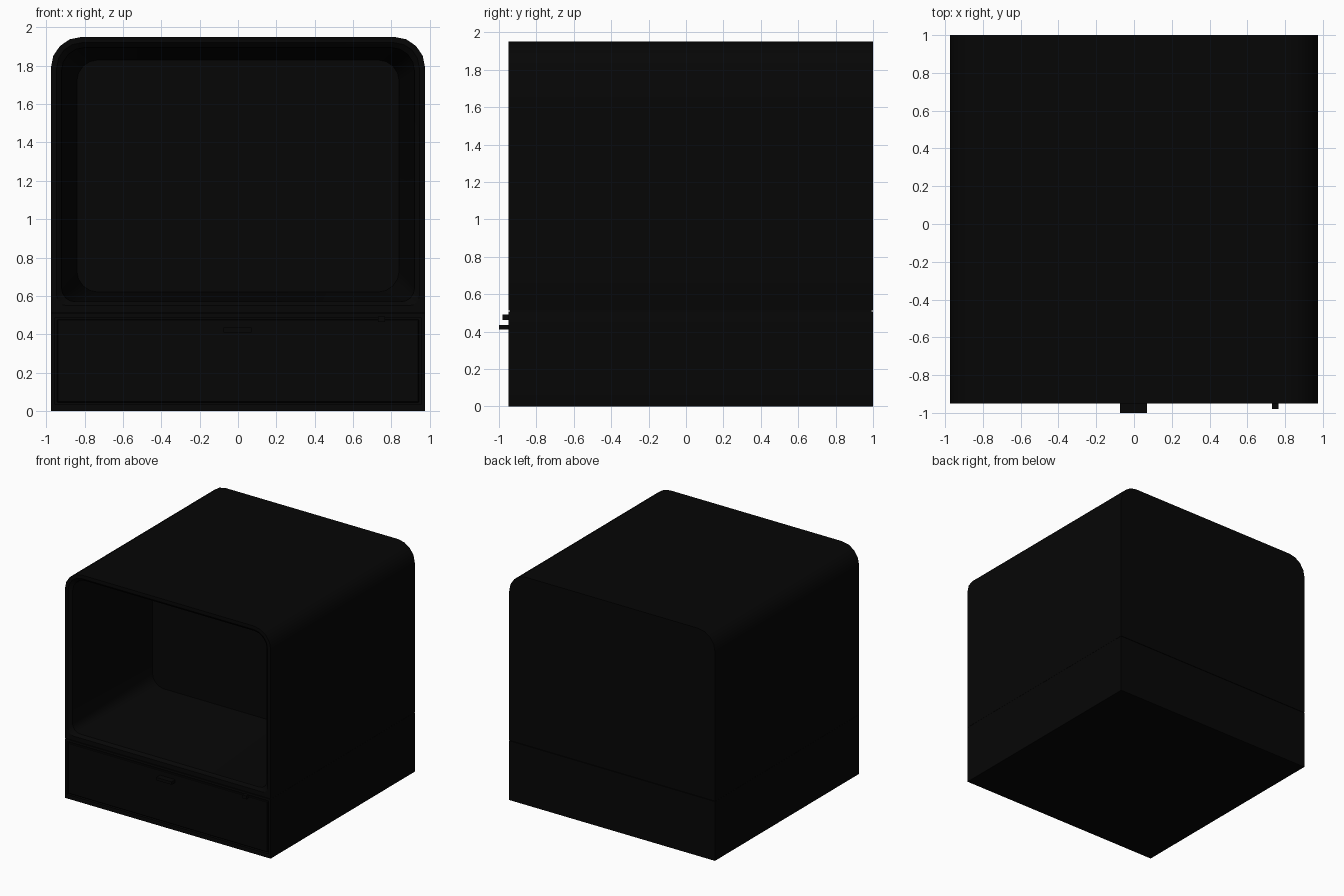
import bpy
import bmesh
import math

if "Cube" in bpy.data.objects:
    bpy.data.objects.remove(bpy.data.objects["Cube"], do_unlink=True)

# Single near-black finish
black = bpy.data.materials.new("matte black")
black.use_nodes = True
tone = (0.0018, 0.0018, 0.0018, 1)
black.diffuse_color = tone
shader = next(n for n in black.node_tree.nodes if n.type == "BSDF_PRINCIPLED")
shader.inputs["Base Color"].default_value = tone
shader.inputs["Roughness"].default_value = 0.8

HALF, FRONT, BACK, TOP = 0.975, -0.95, 1.0, 1.95
SEAM = 0.51
STEPS = 4


def rounded_loop(bm, y, half, low, high, top_r, low_r):
    """Ring of vertices around a rounded rectangle in the xz plane."""
    ring = []
    corners = [(1, high, top_r, 0), (-1, high, top_r, 1),
               (-1, low, low_r, 2), (1, low, low_r, 3)]
    for side, z, r, quarter in corners:
        cx = side * (half - r)
        cz = z - r if quarter < 2 else z + r
        for i in range(STEPS + 1):
            a = (quarter + i / STEPS) * math.pi / 2
            ring.append(bm.verts.new((cx + r * math.cos(a), y, cz + r * math.sin(a))))
    return ring


def finish(bm, name):
    bmesh.ops.recalc_face_normals(bm, faces=bm.faces)
    mesh = bpy.data.meshes.new(name)
    bm.to_mesh(mesh)
    bm.free()
    mesh.materials.append(black)
    obj = bpy.data.objects.new(name, mesh)
    bpy.context.collection.objects.link(obj)
    bpy.ops.object.select_all(action="DESELECT")
    obj.select_set(True)
    bpy.context.view_layer.objects.active = obj
    bpy.ops.object.shade_smooth_by_angle(angle=math.radians(30))


def lofted(name, rings):
    """Closed solid skinned through successive rings and capped at both ends."""
    bm = bmesh.new()
    loops = [rounded_loop(bm, *ring) for ring in rings]
    for a, b in zip(loops, loops[1:]):
        for i in range(len(a)):
            j = (i + 1) % len(a)
            bm.faces.new((a[i], a[j], b[j], b[i]))
    bm.faces.new(loops[0])
    bm.faces.new(loops[-1])
    finish(bm, name)


def box(name, x, y, z, bevel=0.0):
    bm = bmesh.new()
    bmesh.ops.create_cube(bm, size=1)
    for v in bm.verts:
        v.co = [(lo + hi) / 2 + c * (hi - lo) for c, (lo, hi) in zip(v.co, (x, y, z))]
    if bevel:
        bmesh.ops.bevel(bm, geom=bm.edges[:], offset=bevel, segments=1, affect="EDGES")
    finish(bm, name)


# Upper housing: outer skin, front rim and tapering cavity with a flat rear wall
lofted("upper_housing", [
    (BACK, HALF, SEAM + 0.002, TOP, 0.16, 0.001),
    (FRONT, HALF, SEAM + 0.002, TOP, 0.16, 0.001),
    (FRONT, 0.945, 0.55, 1.92, 0.13, 0.05),
    (FRONT + 0.025, 0.92, 0.57, 1.895, 0.12, 0.07),
    (0.04, 0.84, 0.62, 1.83, 0.11, 0.11),
])

# Lower cabinet with a shallow drawer recess
lofted("lower_cabinet", [
    (BACK, HALF, 0, SEAM - 0.002, 0.001, 0.001),
    (FRONT, HALF, 0, SEAM - 0.002, 0.001, 0.001),
    (FRONT, 0.953, 0.035, 0.488, 0.001, 0.001),
    (FRONT + 0.03, 0.953, 0.035, 0.488, 0.001, 0.001),
])

# Thin filler that leaves a shadow line between housing and cabinet
box("seam_filler", (-HALF + 0.001, HALF - 0.001), (FRONT + 0.008, BACK - 0.008),
    (SEAM - 0.004, SEAM + 0.004))

# Drawer front, pull tab and latch
box("drawer_front", (-0.943, 0.943), (FRONT, FRONT + 0.035), (0.045, 0.478), 0.004)
box("drawer_handle", (-0.075, 0.07), (-1.0, FRONT + 0.01), (0.41, 0.435))
box("drawer_latch", (0.73, 0.765), (-0.98, FRONT + 0.01), (0.463, 0.492))
